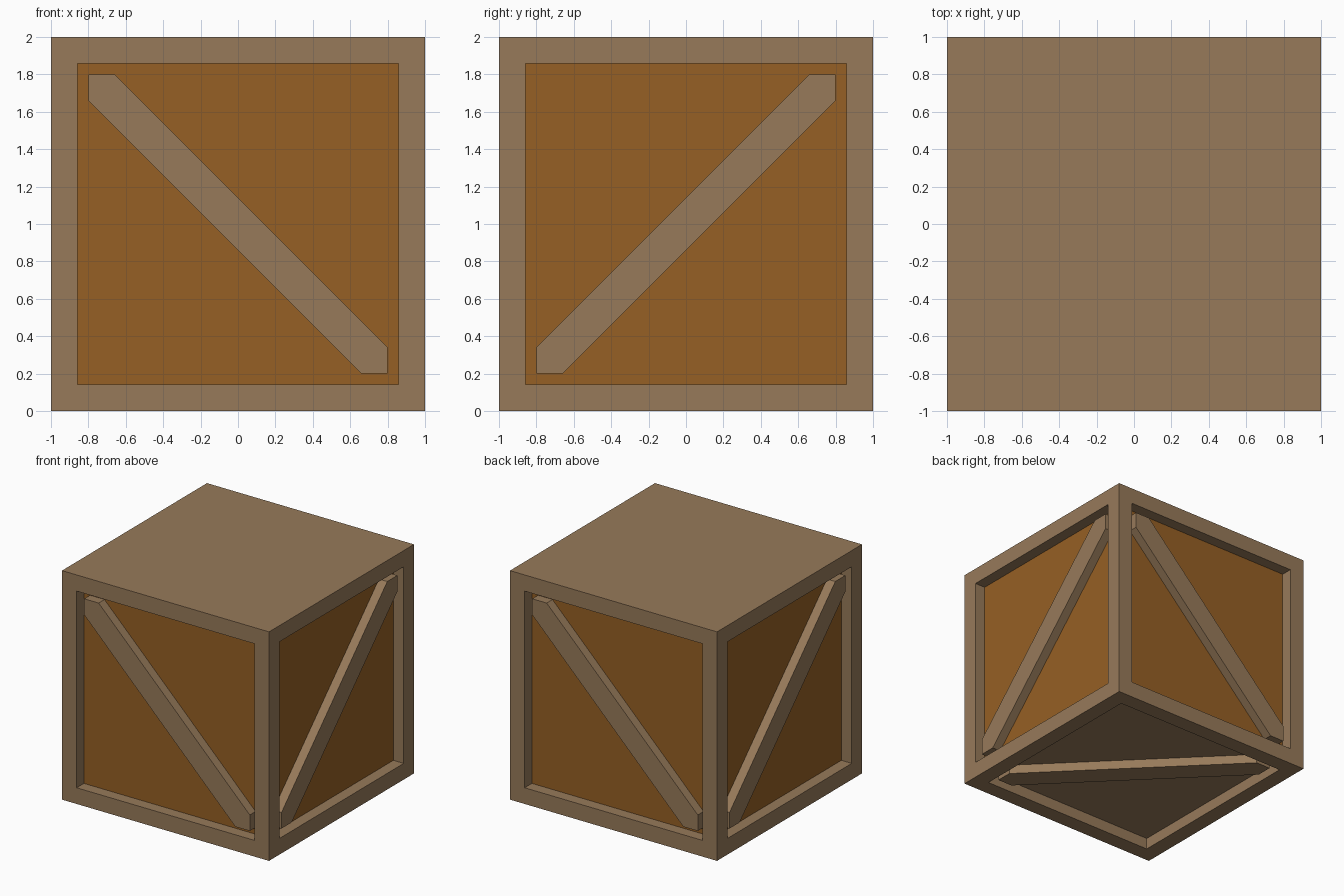
import bpy, bmesh
from math import pi
from mathutils import Matrix, Vector

if "Cube" in bpy.data.objects:
    bpy.data.objects.remove(bpy.data.objects["Cube"])

FRAME, DEPTH, BRACE_TOP, CUT = 0.2, 0.1, 0.98, 0.66
CENTRE = Matrix.Translation((0, 0, 1))


def material(name, rgb):
    m = bpy.data.materials.new(name)
    m.diffuse_color = (*rgb, 1)
    m.use_nodes = True
    m.node_tree.nodes["Principled BSDF"].inputs["Base Color"].default_value = m.diffuse_color
    return m


def add_object(name, bm, *mats):
    bmesh.ops.recalc_face_normals(bm, faces=bm.faces)
    me = bpy.data.meshes.new(name)
    bm.to_mesh(me)
    bm.free()
    for m in mats:
        me.materials.append(m)
    ob = bpy.data.objects.new(name, me)
    bpy.context.collection.objects.link(ob)


frame_wood = material("frame_wood", (0.31, 0.195, 0.102))
panel_wood = material("panel_wood", (0.305, 0.117, 0.018))

# Crate body: cube with a recessed panel on every face except the flat lid
bm = bmesh.new()
bmesh.ops.create_cube(bm, size=2, matrix=CENTRE)
bm.normal_update()
faces = [f for f in bm.faces if f.normal.z < 0.5]
sides = [f for f in faces if abs(f.normal.z) < 0.5]
bmesh.ops.inset_individual(bm, faces=faces, thickness=FRAME)
for f in faces:
    ext = bmesh.ops.extrude_discrete_faces(bm, faces=[f])["faces"][0]
    bmesh.ops.translate(bm, verts=ext.verts, vec=ext.normal * -DEPTH)
    # Only the four side panels have the warmer wood
    if abs(ext.normal.z) < 0.5:
        ext.material_index = 1
add_object("crate_body", bm, frame_wood, panel_wood)


# Diagonal brace: six-sided strip clipped to the panel opening
def brace(name, rotation, flip):
    s = 1 - FRAME
    pts = [(-s, s), (-s, CUT), (CUT, -s), (s, -s), (s, -CUT), (-CUT, s)]
    bm = bmesh.new()
    face = bm.faces.new([bm.verts.new((x * flip, y, 1 - DEPTH)) for x, y in pts])
    ext = bmesh.ops.extrude_face_region(bm, geom=[face])["geom"]
    top = [v for v in ext if isinstance(v, bmesh.types.BMVert)]
    bmesh.ops.translate(bm, verts=top, vec=Vector((0, 0, BRACE_TOP - 1 + DEPTH)))
    bm.transform(CENTRE @ rotation)
    add_object(name, bm, frame_wood)


upright = Matrix.Rotation(pi / 2, 4, "X")
for k, side in enumerate(("front", "right", "back", "left")):
    brace(side + "_brace", Matrix.Rotation(k * pi / 2, 4, "Z") @ upright, (-1) ** k)
brace("bottom_brace", Matrix.Rotation(pi, 4, "X"), -1)
